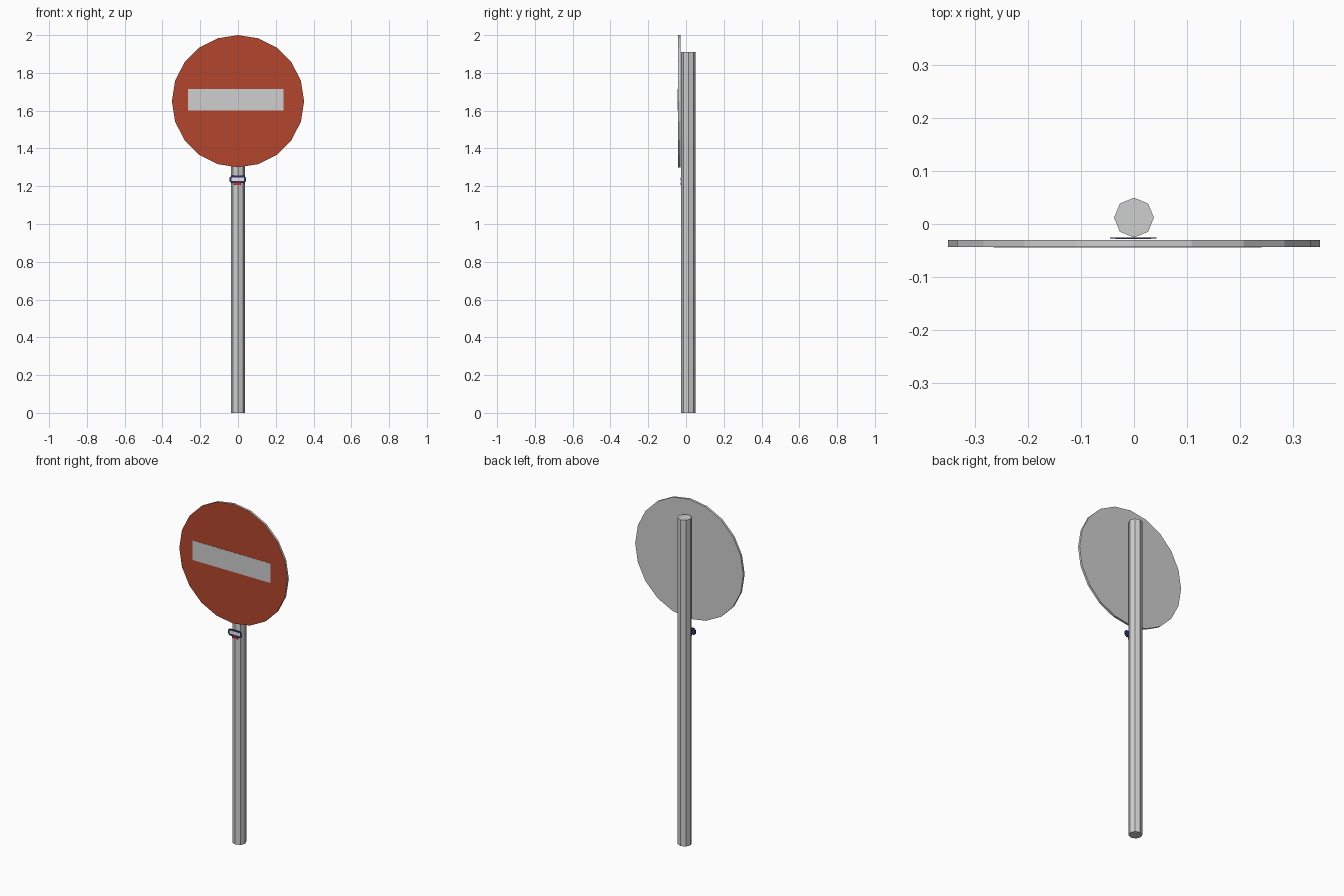
import bpy, bmesh, math
from mathutils import Matrix, Vector

if "Cube" in bpy.data.objects:
    bpy.data.objects.remove(bpy.data.objects["Cube"])


def material(name, rgb):
    m = bpy.data.materials.new(name)
    m.diffuse_color = (*rgb, 1)
    m.use_nodes = True
    m.node_tree.nodes["Principled BSDF"].inputs["Base Color"].default_value = m.diffuse_color
    return m


GREY = material("light grey metal", (0.62, 0.62, 0.62))
RED = material("sign red", (0.45, 0.062, 0.025))
NAVY = material("navy", (0.025, 0.03, 0.14))
WHITE = material("white", (0.85, 0.85, 0.85))
BRIGHT_RED = material("sticker red", (0.6, 0.03, 0.03))


def finish(name, bm, *mats):
    bmesh.ops.recalc_face_normals(bm, faces=bm.faces)
    me = bpy.data.meshes.new(name)
    bm.to_mesh(me)
    bm.free()
    for m in mats:
        me.materials.append(m)
    ob = bpy.data.objects.new(name, me)
    bpy.context.collection.objects.link(ob)
    return ob


def cylinder(sides, radius, depth, matrix):
    bm = bmesh.new()
    bmesh.ops.create_cone(bm, cap_ends=True, segments=sides, radius1=radius,
                          radius2=radius, depth=depth, matrix=matrix)
    return bm


def plate(name, x0, x1, z0, z1, y0, y1, mat, chamfer=0.0):
    """Thin upright plate, optionally with cut corners."""
    c = chamfer
    if c:
        pts = [(x0 + c, z0), (x1 - c, z0), (x1, z0 + c), (x1, z1 - c),
               (x1 - c, z1), (x0 + c, z1), (x0, z1 - c), (x0, z0 + c)]
    else:
        pts = [(x0, z0), (x1, z0), (x1, z1), (x0, z1)]
    bm = bmesh.new()
    face = bm.faces.new([bm.verts.new((x, y0, z)) for x, z in pts])
    ext = bmesh.ops.extrude_face_region(bm, geom=[face])
    verts = [v for v in ext["geom"] if isinstance(v, bmesh.types.BMVert)]
    bmesh.ops.translate(bm, verts=verts, vec=(0, y1 - y0, 0))
    return finish(name, bm, mat)


# Octagonal pole
POLE_Y, POLE_R, POLE_H = 0.012, 0.0375, 1.91
finish("pole", cylinder(8, POLE_R, POLE_H,
                        Matrix.Translation((0, POLE_Y, POLE_H / 2))), GREY)

# Twenty-sided disc: front face red, rim and back grey
FRONT, BACK = -0.043, -0.030
bm = cylinder(20, 0.35, BACK - FRONT,
              Matrix.Translation((0, (FRONT + BACK) / 2, 1.65))
              @ Matrix.Rotation(math.pi / 2, 4, 'X'))
bm.normal_update()
for f in bm.faces:
    f.material_index = 1 if f.normal.y < -0.9 else 0
finish("sign_disc", bm, GREY, RED)

# Pale bar across the disc
plate("sign_bar", -0.264, 0.24, 1.602, 1.716, FRONT - 0.001, FRONT + 0.001, GREY)

# Small plain sticker on the pole, with blank panels
SY = POLE_Y - POLE_R
plate("sticker_back", -0.045, 0.042, 1.216, 1.256, SY - 0.002, SY, NAVY, 0.01)
plate("sticker_panel", -0.035, 0.032, 1.227, 1.246, SY - 0.0026, SY - 0.001, WHITE)
plate("sticker_tab", -0.02, 0.017, 1.206, 1.219, SY - 0.0026, SY - 0.001, BRIGHT_RED)
